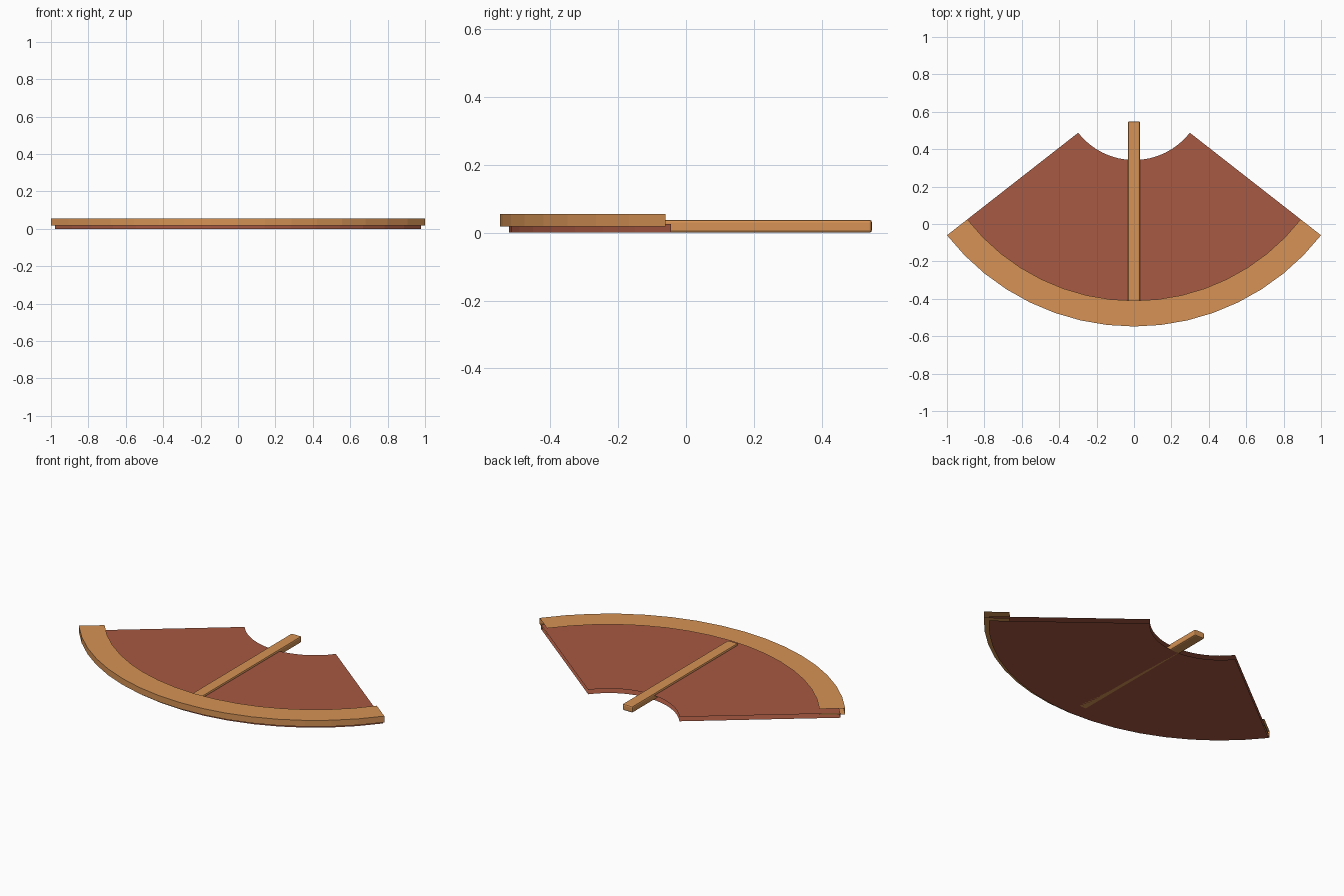
import bpy, bmesh, math

if "Cube" in bpy.data.objects:
    bpy.data.objects.remove(bpy.data.objects["Cube"])

HALF = math.radians(52)   # half of the fan's sweep
SEGS = 16
CY = 0.721                # centre of the arcs on the y axis


def material(name, rgb):
    m = bpy.data.materials.new(name)
    m.diffuse_color = (*rgb, 1)
    m.use_nodes = True
    m.node_tree.nodes["Principled BSDF"].inputs["Base Color"].default_value = m.diffuse_color
    return m


def add_object(name, bm, mat):
    me = bpy.data.meshes.new(name)
    bm.to_mesh(me)
    bm.free()
    me.materials.append(mat)
    ob = bpy.data.objects.new(name, me)
    bpy.context.collection.objects.link(ob)
    return ob


def arc_shell(name, r_in, r_out, z0, z1, mat):
    """Sweep an open C profile (bottom, outer wall, top) along the fan's arc."""
    profile = [(r_in, z0), (r_out, z0), (r_out, z1), (r_in, z1)]
    bm = bmesh.new()
    rows = []
    for i in range(SEGS + 1):
        a = -HALF + 2 * HALF * i / SEGS
        rows.append([bm.verts.new((r * math.sin(a), CY - r * math.cos(a), z))
                     for r, z in profile])
    for p, q in zip(rows, rows[1:]):
        for k in range(3):
            bm.faces.new((p[k], q[k], q[k + 1], p[k + 1]))
    # outward normals: the top strip must face up
    bm.normal_update()
    if max(bm.faces, key=lambda f: f.calc_center_median().z).normal.z < 0:
        bmesh.ops.reverse_faces(bm, faces=bm.faces[:])
    return add_object(name, bm, mat)


def box(name, lo, hi, bevel, mat):
    bm = bmesh.new()
    bmesh.ops.create_cube(bm, size=1)
    for v in bm.verts:
        v.co = [(l + h) / 2 + c * (h - l) for l, h, c in zip(lo, hi, v.co)]
    ob = add_object(name, bm, mat)
    mod = ob.modifiers.new("bevel", 'BEVEL')
    mod.width = bevel
    mod.segments = 2
    return ob


red = material("terracotta", (0.39, 0.10, 0.054))
tan = material("light_wood", (0.67, 0.29, 0.09))

# Fan-shaped panel, raised rim along its outer arc, central rib
arc_shell("fan_panel", 0.379, 1.243, 0.0, 0.026, red)
arc_shell("outer_rim", 1.131, 1.269, 0.018, 0.055, tan)
box("centre_rib", (-0.033, -0.44, 0.0), (0.033, 0.548, 0.038), 0.008, tan)
